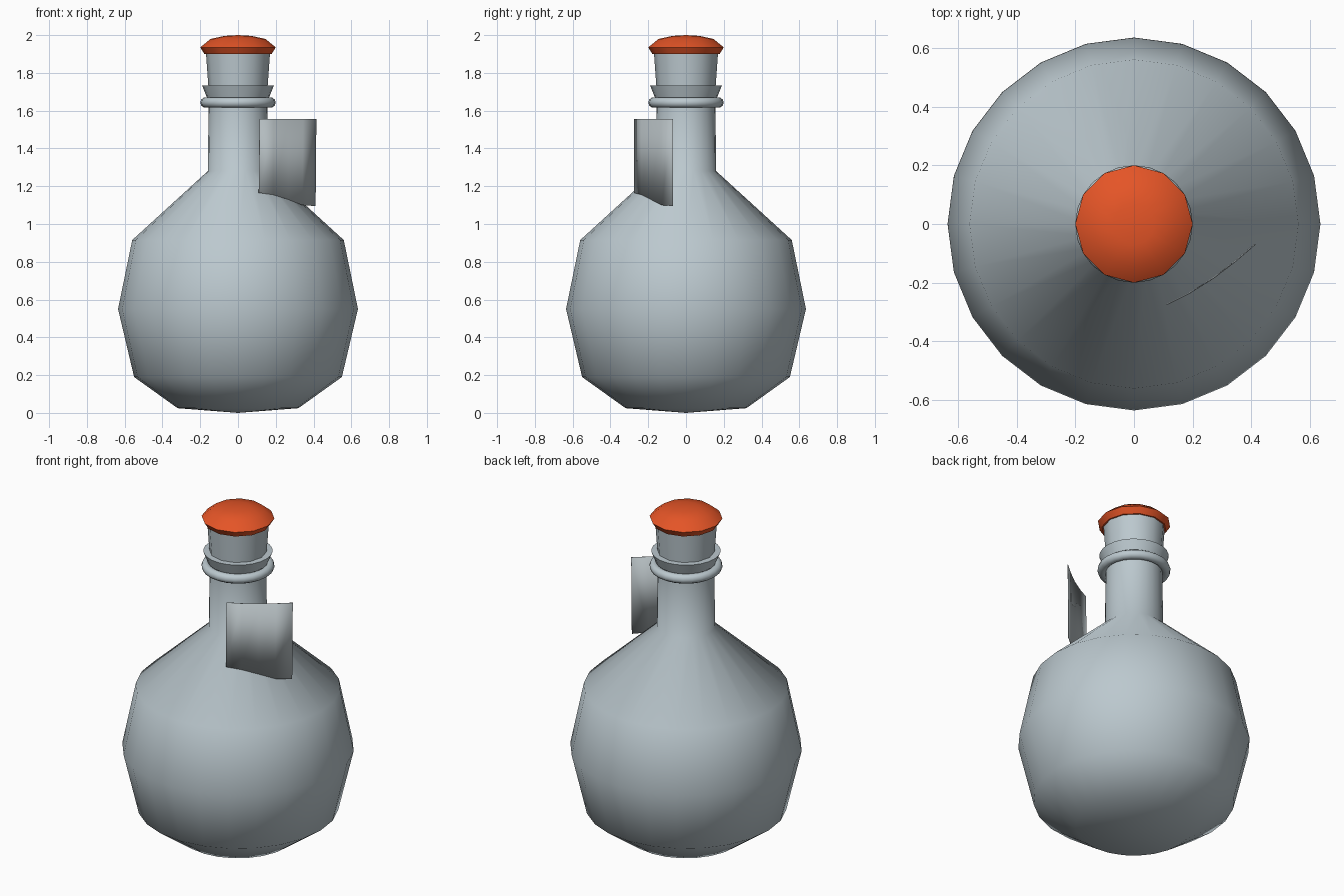
import bpy, bmesh, math

old = bpy.data.objects.get("Cube")
if old:
    bpy.data.objects.remove(old, do_unlink=True)


def material(name, rgb):
    m = bpy.data.materials.new(name)
    m.use_nodes = True
    color = (*rgb, 1.0)
    m.diffuse_color = color
    m.node_tree.nodes["Principled BSDF"].inputs["Base Color"].default_value = color
    return m


glass = material("pale blue grey", (0.50, 0.58, 0.62))
red = material("orange red", (0.78, 0.09, 0.02))
paper = material("tag grey", (0.45, 0.50, 0.52))


def finish(bm, name, mat, angle):
    me = bpy.data.meshes.new(name)
    bm.to_mesh(me)
    bm.free()
    me.materials.append(mat)
    ob = bpy.data.objects.new(name, me)
    bpy.context.collection.objects.link(ob)
    bpy.ops.object.select_all(action='DESELECT')
    ob.select_set(True)
    bpy.context.view_layer.objects.active = ob
    bpy.ops.object.shade_smooth_by_angle(angle=math.radians(angle))
    return ob


def lathe(name, profile, sides, mat, angle=50):
    """Spin an (r, z) profile, listed bottom to top, about the z axis."""
    bm = bmesh.new()
    verts = [bm.verts.new((r, 0, z)) for r, z in profile]
    edges = [bm.edges.new(pair) for pair in zip(verts, verts[1:])]
    bmesh.ops.spin(bm, geom=verts + edges, axis=(0, 0, 1), cent=(0, 0, 0),
                   angle=math.tau, steps=sides)
    bmesh.ops.remove_doubles(bm, verts=bm.verts, dist=0.0005)
    bmesh.ops.recalc_face_normals(bm, faces=bm.faces)
    return finish(bm, name, mat, angle)


# Round flask with a straight neck
lathe("flask_body", [(0, 0), (0.32, 0.025), (0.55, 0.19), (0.635, 0.55),
                     (0.56, 0.915), (0.16, 1.28), (0.155, 1.66)], 24, glass, 60)

# Rounded ring around the neck
lathe("neck_ring", [(0.173 + 0.027 * math.cos(a), 1.643 + 0.027 * math.sin(a))
                    for a in (i * math.tau / 10 for i in range(11))], 24, glass)

# Flared lip, flat on top
lathe("neck_lip", [(0.15, 1.66), (0.165, 1.67), (0.19, 1.733), (0.15, 1.733)],
      24, glass, 30)

# Stopper, slightly wider at the top
lathe("stopper", [(0, 1.70), (0.155, 1.70), (0.17, 1.91), (0, 1.91)], 12, glass)

# Domed cap
lathe("stopper_cap", [(0, 1.90), (0.178, 1.90), (0.2, 1.935), (0.145, 1.98),
                      (0.07, 1.996), (0, 2.0)], 12, red, 40)

# Thin bowed tag with a torn lower edge
bm = bmesh.new()
path = [(0.115, -0.275, 1.165), (0.19, -0.237, 1.155), (0.27, -0.187, 1.13),
        (0.345, -0.13, 1.10), (0.415, -0.07, 1.095)]
top = [bm.verts.new((x, y, 1.555)) for x, y, z in path]
low = [bm.verts.new((x - 0.004, y, z)) for x, y, z in path]
for i in range(len(path) - 1):
    bm.faces.new((low[i], low[i + 1], top[i + 1], top[i]))
tag = finish(bm, "paper_tag", paper, 40)
sheet = tag.modifiers.new("thickness", 'SOLIDIFY')
sheet.thickness = 0.003
